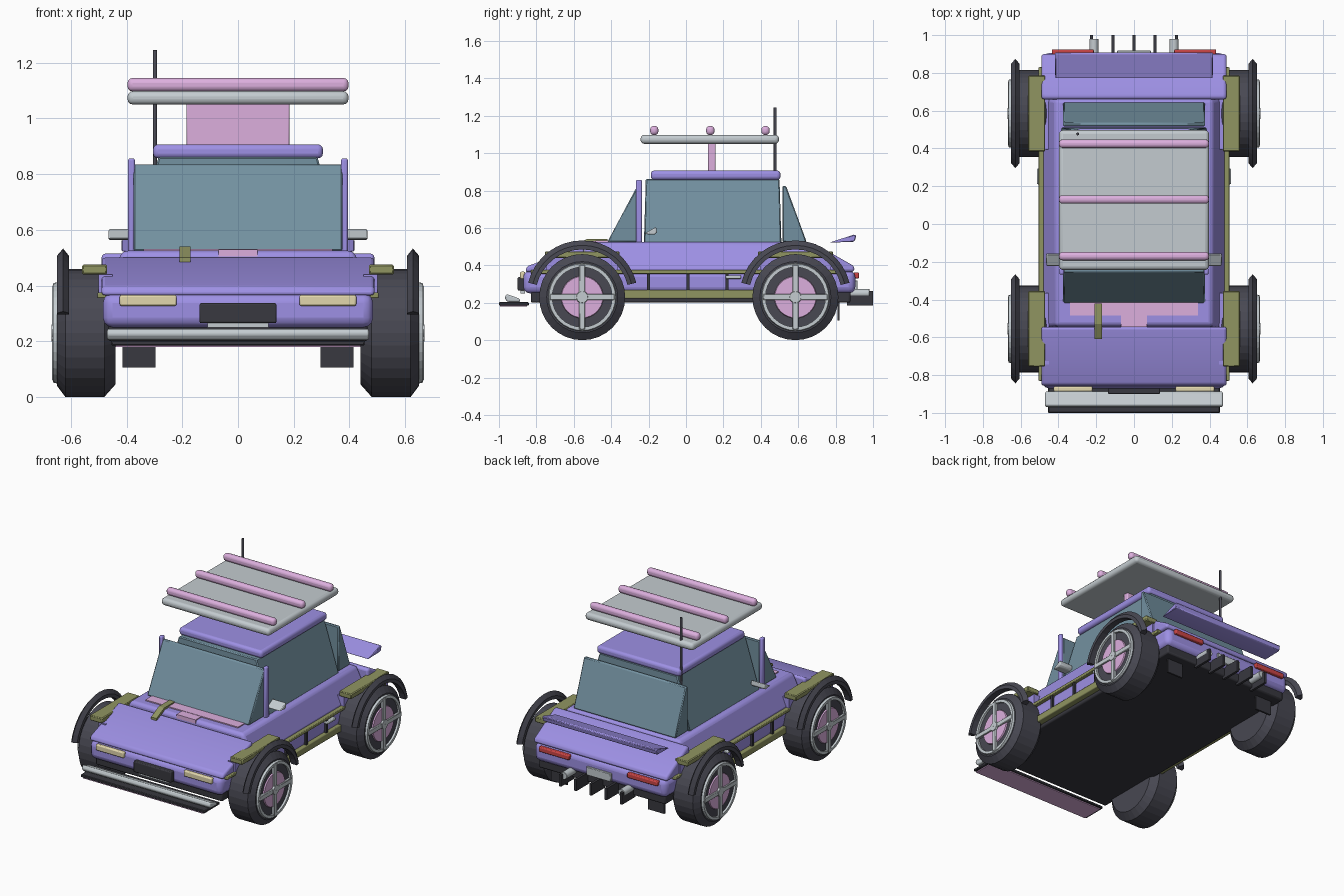
import bpy, bmesh, math
from mathutils import Vector

if "Cube" in bpy.data.objects:
    bpy.data.objects.remove(bpy.data.objects["Cube"])


def material(name, r, g, b):
    m = bpy.data.materials.new(name)
    m.diffuse_color = (r, g, b, 1)
    m.use_nodes = True
    m.node_tree.nodes["Principled BSDF"].inputs["Base Color"].default_value = m.diffuse_color
    return m


PURPLE = material("purple_paint", .34, .28, .78)
PINK = material("pink_trim", .72, .43, .73)
GLASS = material("tinted_glass", .17, .28, .35)
OLIVE = material("olive_trim", .28, .30, .12)
DARK = material("dark_plastic", .04, .04, .05)
RUBBER = material("rubber", .065, .065, .085)
SILVER = material("silver", .55, .60, .63)
CREAM = material("lamp_cream", .76, .68, .42)
RED = material("lamp_red", .60, .06, .06)
TAU = 2 * math.pi


def finish(name, bm, mat, bevel=0, seg=2):
    bmesh.ops.recalc_face_normals(bm, faces=bm.faces)
    mesh = bpy.data.meshes.new(name)
    bm.to_mesh(mesh)
    bm.free()
    mesh.materials.append(mat)
    ob = bpy.data.objects.new(name, mesh)
    bpy.context.collection.objects.link(ob)
    if bevel:
        mod = ob.modifiers.new("bevel", 'BEVEL')
        mod.width, mod.segments = bevel, seg
        bpy.context.view_layer.objects.active = ob
        ob.select_set(True)
        bpy.ops.object.shade_smooth_by_angle(angle=math.radians(35))
        ob.select_set(False)
    return ob


def loft(name, rings, mat, closed=False, bevel=0, seg=2):
    """Skin a list of equal-length point rings; cap the ends unless closed."""
    bm = bmesh.new()
    vs = [[bm.verts.new(p) for p in ring] for ring in rings]
    n = len(vs[0])
    for i in range(len(vs) if closed else len(vs) - 1):
        a, b = vs[i], vs[(i + 1) % len(vs)]
        for j in range(n):
            k = (j + 1) % n
            bm.faces.new((a[j], a[k], b[k], b[j]))
    if not closed:
        bm.faces.new(vs[0])
        bm.faces.new(vs[-1])
    return finish(name, bm, mat, bevel, seg)


def prism(name, profile, x0, x1, mat, bevel=0, seg=2):
    """Extrude a (y, z) side profile across x."""
    return loft(name, [[(x, y, z) for y, z in profile] for x in (x0, x1)], mat, False, bevel, seg)


def box(name, x, y, z, mat, bevel=0, seg=2, top=None):
    """Box from ranges; top = (half x, y0, y1) tapers the upper face."""
    def rect(x0, x1, y0, y1, h):
        return [(x0, y0, h), (x1, y0, h), (x1, y1, h), (x0, y1, h)]
    upper = (-top[0], top[0], top[1], top[2]) if top else (*x, *y)
    return loft(name, [rect(*x, *y, z[0]), rect(*upper, z[1])], mat, False, bevel, seg)


def sided(s, a, b):
    return (a, b) if s > 0 else (-b, -a)


def sweep(name, profile, s, y, z, mat, a0=0, a1=TAU, n=32):
    """Turn an (x, radius) profile about a wheel axle, fully or part way."""
    full = a1 - a0 > TAU - .01
    rings = []
    for i in range(n if full else n + 1):
        a = a0 + (a1 - a0) * i / n
        rings.append([(s * px, y + r * math.cos(a), z + r * math.sin(a)) for px, r in profile])
    return loft(name, rings, mat, full)


def rod(name, p0, p1, r, mat, n=12):
    p0, p1 = Vector(p0), Vector(p1)
    d = p1 - p0
    bm = bmesh.new()
    bmesh.ops.create_cone(bm, cap_ends=True, segments=n, radius1=r, radius2=r, depth=d.length)
    bm.transform(d.to_track_quat('Z', 'Y').to_matrix().to_4x4())
    bmesh.ops.translate(bm, vec=(p0 + p1) / 2, verts=bm.verts)
    return finish(name, bm, mat, .0015, 1)


# Chassis and body shell
box("floor_pan", (-.465, .465), (-.83, .88), (.2, .29), DARK, .01)
box("lower_body", (-.485, .485), (-.87, .905), (.25, .372), PURPLE, .035, 3)
prism("hood", [(-.86, .365), (-.85, .395), (-.56, .5), (-.545, .5), (-.545, .365)],
      -.49, .49, PURPLE, .02, 3)
prism("rear_deck", [(.9, .365), (.9, .395), (.69, .515), (.66, .515), (.66, .365)],
      -.49, .49, PURPLE, .02, 3)
box("cabin_tub", (-.485, .485), (-.55, .67), (.365, .525), PURPLE, .02, 3, (.415, -.54, .66))

# Cowl trim
box("cowl_panel", (-.34, .34), (-.485, -.41), (.51, .532), PINK)
box("cowl_tongue", (-.07, .07), (-.545, -.48), (.505, .53), PINK)
prism("hood_latch", [(-.61, .485), (-.61, .5), (-.53, .54), (-.42, .54), (-.42, .525), (-.53, .52)],
      -.21, -.17, OLIVE)

# Cabin glass and roof
box("side_glass", (-.385, .385), (-.225, .51), (.52, .862), GLASS, .006, 1, (.285, -.215, .5))
prism("windshield", [(-.42, .525), (-.255, .835), (-.235, .835), (-.235, .525)], -.375, .375, GLASS, .006, 1)
prism("rear_glass", [(.645, .525), (.535, .825), (.515, .825), (.515, .525)], -.375, .375, GLASS, .006, 1)
box("roof", (-.305, .305), (-.188, .505), (.857, .907), PURPLE, .018, 3)

# Roof rack and antenna
box("rack_support", (-.185, .185), (.118, .158), (.9, 1.06), PINK, .006)
box("rack_tray", (-.397, .397), (-.243, .497), (1.05, 1.098), SILVER, .02, 3)
for i, y in enumerate((-.17, .13, .425)):
    box(f"rack_bar_{i}", (-.397, .397), (y - .022, y + .022), (1.097, 1.145), PINK, .018, 3)
rod("antenna", (-.298, .477, .5), (-.298, .477, 1.245), .008, RUBBER)

# Front end
box("splitter", (-.455, .455), (-1, -.84), (.185, .203), DARK, .004, 1)
box("splitter_trim", (-.44, .44), (-.995, -.85), (.179, .188), PINK)
prism("front_bumper", [(-.96, .247), (-.97, .225), (-.955, .205), (-.885, .205), (-.89, .222)],
      -.47, .47, SILVER, .007)
box("front_plate", (-.11, .11), (-.885, -.86), (.25, .3), SILVER)
box("grille", (-.138, .138), (-.9, -.86), (.265, .337), DARK, .006)

# Rear end
prism("spoiler", [(.768, .522), (.9, .565), (.91, .56), (.903, .53), (.89, .525)],
      -.418, .418, PURPLE, .004, 1)
box("rear_plate", (-.09, .09), (.9, .918), (.265, .32), SILVER, .003, 1)
for i in range(5):
    x = (i - 2) * .112
    box(f"diffuser_fin_{i}", (x - .008, x + .008), (.86, 1), (.185, .262), DARK)

for s, side in ((-1, "left"), (1, "right")):
    # Lamps, exhausts and mud flaps
    box(f"{side}_headlight", sided(s, .22, .425), (-.887, -.86), (.327, .366), CREAM, .007)
    box(f"{side}_tail_light", sided(s, .213, .435), (.895, .925), (.33, .362), RED, .006)
    rod(f"{side}_exhaust", (s * .212, .86, .25), (s * .212, .98, .25), .024, SILVER, 16)
    box(f"{side}_mud_flap", sided(s, .297, .415), (.81, .822), (.105, .25), DARK)
    # Side trim
    box(f"{side}_sill", sided(s, .43, .505), (-.34, .37), (.222, .268), OLIVE, .006)
    box(f"{side}_body_rail", sided(s, .47, .505), (-.83, .83), (.355, .375), OLIVE, .004)
    for i, y in enumerate((-.2, .01, .22)):
        box(f"{side}_sill_post_{i}", sided(s, .48, .499), (y - .008, y + .008), (.26, .36), DARK)
    box(f"{side}_door_handle", sided(s, .48, .513), (.21, .295), (.328, .346), SILVER, .005)
    box(f"{side}_pillar", sided(s, .37, .395), (-.268, -.235), (.51, .857), PURPLE, .008)
    prism(f"{side}_mirror", [(-.225, .568), (-.16, .605), (-.155, .575), (-.17, .563)],
          s * .365, s * .465, SILVER, .006)
    for y, end in ((-.555, "front"), (.585, "rear")):
        tag, zc = f"{end}_{side}", .23
        # Fender pad and arch
        box(f"{tag}_fender_pad", sided(s, .47, .56), (y - .2, y + .2), (.44, .475), OLIVE, .005, 1)
        box(f"{tag}_pad_bracket", sided(s, .45, .5), (y - .19, y + .19), (.365, .44), PURPLE)
        sweep(f"{tag}_arch", [(.607, .25), (.607, .272), (.628, .298), (.65, .272), (.65, .25)],
              s, y, zc + .005, RUBBER, math.radians(14), math.radians(166), 16)
        # Tyre, rim and spokes
        sweep(f"{tag}_tyre", [(.44, .002), (.44, .185), (.48, .23), (.62, .23), (.65, .19), (.65, .002)],
              s, y, zc, RUBBER)
        sweep(f"{tag}_rim", [(.645, .16), (.645, .183), (.664, .178), (.664, .16)], s, y, zc, SILVER)
        sweep(f"{tag}_hub_disc", [(.645, .002), (.645, .115), (.658, .11), (.658, .002)], s, y, zc, PINK)
        spoke_x = sided(s, .648, .667)
        box(f"{tag}_spoke_upright", spoke_x, (y - .016, y + .016), (zc - .172, zc + .172), SILVER, .003, 1)
        box(f"{tag}_spoke_level", spoke_x, (y - .172, y + .172), (zc - .016, zc + .016), SILVER, .003, 1)
        sweep(f"{tag}_hub_cap", [(.65, .002), (.65, .035), (.67, .03), (.67, .002)], s, y, zc, SILVER, n=16)
        rod(f"{tag}_axle", (s * .3, y, zc + .01), (s * .46, y, zc + .01), .025, DARK)
